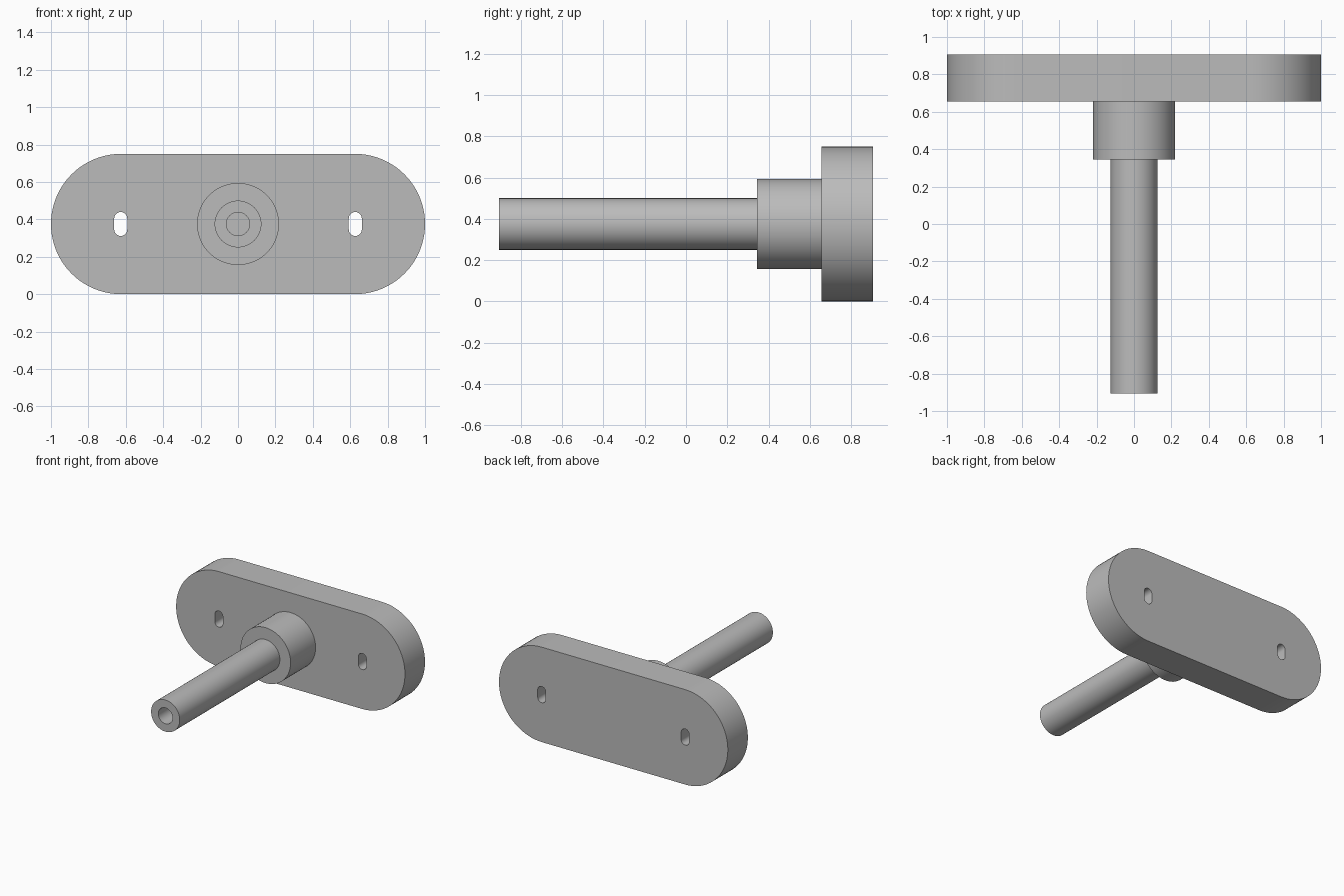
import bpy, bmesh, math
from mathutils import Vector, Matrix

cube = bpy.data.objects.get("Cube")
if cube:
    bpy.data.objects.remove(cube, do_unlink=True)

AXIS_Z = 0.375                  # height of the centre line
TIP, COLLAR, FRONT, BACK = -0.906, 0.344, 0.656, 0.906

grey = bpy.data.materials.new("plain grey")
grey.use_nodes = True
grey.diffuse_color = (0.5, 0.5, 0.5, 1)
grey.node_tree.nodes["Principled BSDF"].inputs["Base Color"].default_value = (0.5, 0.5, 0.5, 1)


def finish(bm, name):
    """Turn a bmesh into a smooth-shaded object with sharp edges kept."""
    bmesh.ops.recalc_face_normals(bm, faces=bm.faces)
    mesh = bpy.data.meshes.new(name)
    bm.to_mesh(mesh)
    bm.free()
    mesh.materials.append(grey)
    obj = bpy.data.objects.new(name, mesh)
    bpy.context.collection.objects.link(obj)
    bpy.ops.object.select_all(action="DESELECT")
    obj.select_set(True)
    bpy.context.view_layer.objects.active = obj
    bpy.ops.object.shade_smooth_by_angle(angle=math.radians(30))
    return obj


def stadium(bm, cx, dx, dz, radius, steps):
    """Closed outline of two half circles, offset by (dx, dz) either way."""
    start = 0 if dz else -math.pi / 2
    verts = []
    for side in (1, -1):
        for i in range(steps + 1):
            a = start + math.pi * i / steps + (math.pi if side < 0 else 0)
            verts.append(bm.verts.new((cx + side * dx + radius * math.cos(a), FRONT,
                                       AXIS_Z + side * dz + radius * math.sin(a))))
    return [bm.edges.new((v, verts[(i + 1) % len(verts)])) for i, v in enumerate(verts)]


# Rounded plate with two upright slots
bm = bmesh.new()
edges = stadium(bm, 0, 0.625, 0, 0.375, 40)
for x in (-0.627, 0.627):
    edges += stadium(bm, x, 0, 0.029, 0.035, 12)
bmesh.ops.triangle_fill(bm, edges=edges, use_beauty=True, normal=(0, -1, 0))
out = bmesh.ops.extrude_face_region(bm, geom=bm.faces[:], use_keep_orig=True)
moved = [g for g in out["geom"] if isinstance(g, bmesh.types.BMVert)]
bmesh.ops.translate(bm, verts=moved, vec=(0, BACK - FRONT, 0))
finish(bm, "rounded_plate")

# Stepped shaft: blind bore, rod and collar turned about the centre line
profile = [(0, TIP + 0.5), (0.0625, TIP + 0.5), (0.0625, TIP), (0.125, TIP),
           (0.125, COLLAR), (0.219, COLLAR), (0.219, FRONT)]
bm = bmesh.new()
verts = [bm.verts.new((r, y, AXIS_Z)) for r, y in profile]
line = [bm.edges.new(pair) for pair in zip(verts, verts[1:])]
bmesh.ops.spin(bm, geom=verts + line, cent=(0, 0, AXIS_Z), axis=(0, 1, 0),
               angle=2 * math.pi, steps=64)
bmesh.ops.remove_doubles(bm, verts=bm.verts, dist=0.0001)
finish(bm, "bored_shaft_and_collar")
